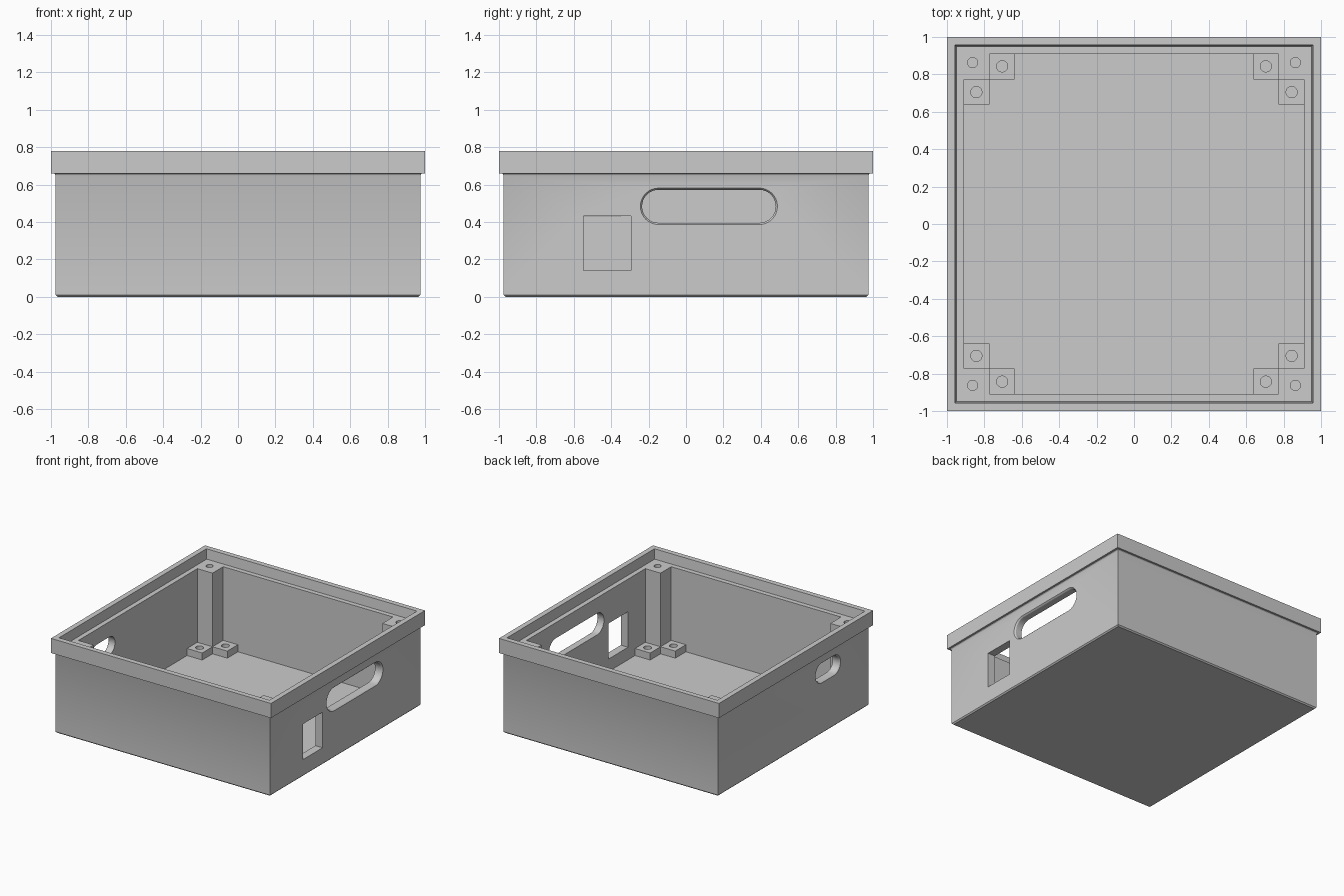
import bpy, bmesh, math

cube = bpy.data.objects.get("Cube")
if cube:
    bpy.data.objects.remove(cube, do_unlink=True)

grey = bpy.data.materials.new("light_grey")
grey.use_nodes = True
colour = (0.6, 0.6, 0.6, 1)
grey.diffuse_color = colour
grey.node_tree.nodes["Principled BSDF"].inputs["Base Color"].default_value = colour


def loft(name, rings):
    """Skin a stack of equal-length point rings and cap both ends."""
    bm = bmesh.new()
    loops = [[bm.verts.new(p) for p in ring] for ring in rings]
    n = len(loops[0])
    for a, b in zip(loops, loops[1:]):
        for i in range(n):
            j = (i + 1) % n
            bm.faces.new((a[i], a[j], b[j], b[i]))
    bm.faces.new(loops[0][::-1])
    bm.faces.new(loops[-1])
    bmesh.ops.recalc_face_normals(bm, faces=bm.faces)
    mesh = bpy.data.meshes.new(name)
    bm.to_mesh(mesh)
    bm.free()
    mesh.materials.append(grey)
    obj = bpy.data.objects.new(name, mesh)
    bpy.context.collection.objects.link(obj)
    return obj


def block(name, x0, x1, y0, y1, z0, z1):
    return loft(name, [[(x0, y0, z), (x1, y0, z), (x1, y1, z), (x0, y1, z)] for z in (z0, z1)])


def rod(x, y, r, z0, z1):
    angles = [math.tau * i / 32 for i in range(32)]
    return loft("hole_cutter", [[(x + r * math.cos(a), y + r * math.sin(a), z) for a in angles]
                                for z in (z0, z1)])


def slot(side, y0, y1, z0, z1):
    """Rounded slot cutter through a side wall, flared at the outer face."""
    r = (z1 - z0) / 2
    zc = z0 + r
    rings = []
    for x, grow in ((0.85, 0), (0.963, 0), (0.969, 0.003), (0.985, 0.019)):
        ring = []
        for centre, start in ((y1 - r, -90), (y0 + r, 90)):
            for i in range(17):
                a = math.radians(start + 180 * i / 16)
                ring.append((side * x, centre + (r + grow) * math.cos(a), zc + (r + grow) * math.sin(a)))
        rings.append(ring)
    return loft("slot_cutter", rings)


def activate(obj):
    bpy.ops.object.select_all(action="DESELECT")
    obj.select_set(True)
    bpy.context.view_layer.objects.active = obj


def cut(obj, cutter):
    mod = obj.modifiers.new("cut", "BOOLEAN")
    mod.operation = "DIFFERENCE"
    mod.solver = "EXACT"
    mod.object = cutter
    activate(obj)
    bpy.ops.object.modifier_apply(modifier=mod.name)
    bpy.data.objects.remove(cutter, do_unlink=True)


def finish(obj, mirrored=False):
    if mirrored:
        mod = obj.modifiers.new("four_corners", "MIRROR")
        mod.use_axis = (True, True, False)
        mod.use_mirror_merge = False
    activate(obj)
    bpy.ops.object.shade_smooth_by_angle(angle=math.radians(25))


# Open box: square section swept up the outside, over the rim and down inside
FLOOR, LEDGE, INNER = 0.037, 0.7, 0.91
profile = [(0.965, 0), (0.975, 0.01), (0.975, 0.645), (0.978, 0.654), (0.985, 0.66),
           (1, 0.66), (1, 0.78), (0.957, 0.78), (0.949, LEDGE), (INNER, LEDGE), (INNER, FLOOR)]
box = loft("box_shell", [[(-h, -h, z), (h, -h, z), (h, h, z), (-h, h, z)] for h, z in profile])

# Openings in the two side walls
cut(box, slot(1, -0.235, 0.48, 0.395, 0.572))
cut(box, slot(-1, -0.605, -0.297, 0.428, 0.575))
cut(box, block("window_cutter", 0.85, 1.05, -0.547, -0.295, 0.14, 0.432))
finish(box)

# Full-height corner posts with screw holes
POST = 0.772
post = block("corner_posts", POST, INNER, POST, INNER, FLOOR, LEDGE)
cut(post, rod(0.863, 0.863, 0.027, 0.5, 0.8))
finish(post, True)

# Low mounting blocks beside each post
for name, swap in (("mount_blocks_along_x", False), ("mount_blocks_along_y", True)):
    span = (0.638, POST, POST, INNER)
    centre = (0.705, 0.843)
    if swap:
        span = span[2:] + span[:2]
        centre = centre[::-1]
    mount = block(name, *span, FLOOR, 0.095)
    cut(mount, rod(*centre, 0.03, 0.045, 0.2))
    finish(mount, True)
